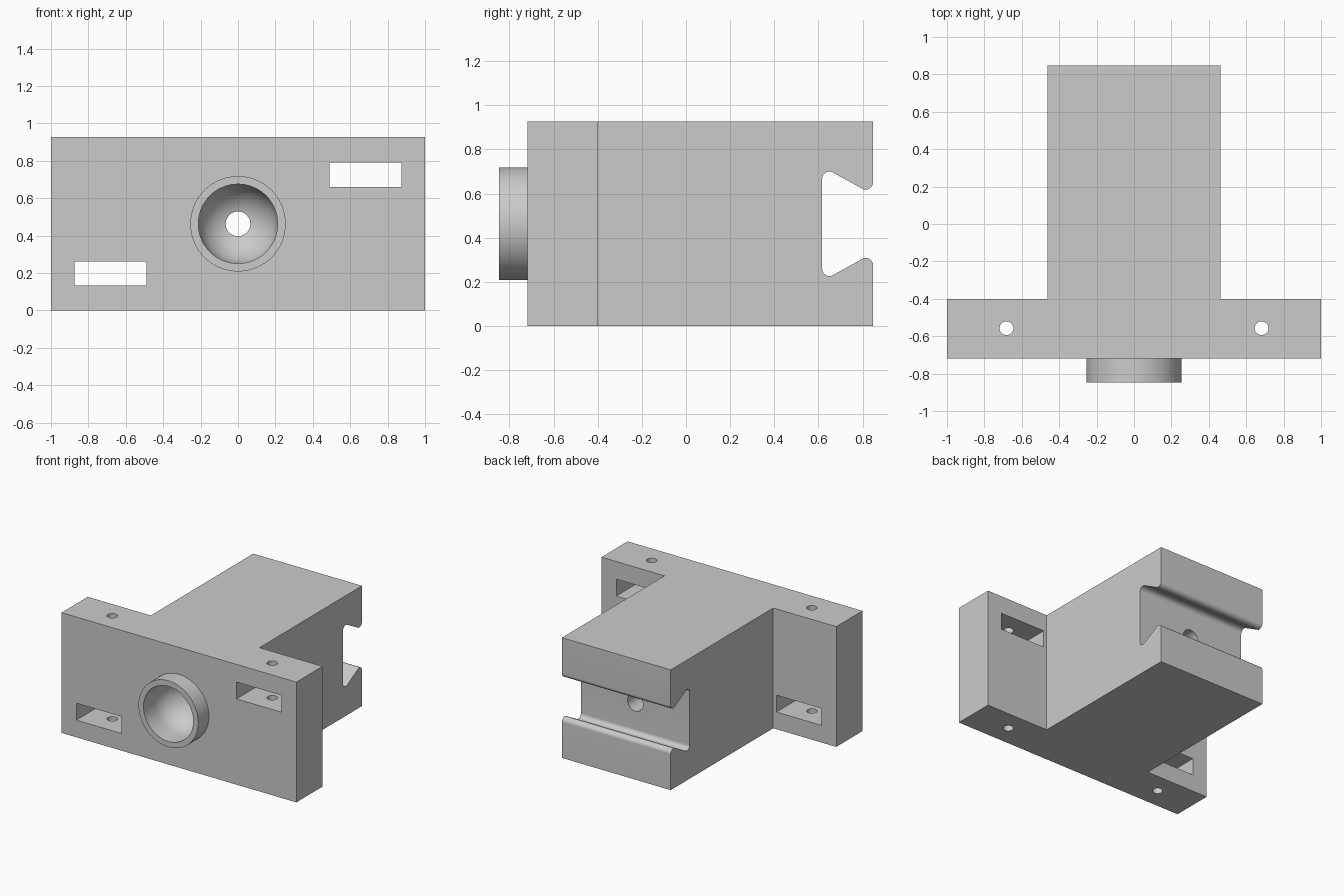
import bpy, bmesh, math
from mathutils import Vector, Matrix

if "Cube" in bpy.data.objects:
    bpy.data.objects.remove(bpy.data.objects["Cube"], do_unlink=True)

HEIGHT = 0.926
MID = HEIGHT / 2
BACK = 0.847
PLATE_FRONT, PLATE_BACK = -0.718, -0.4

grey = bpy.data.materials.new("light grey")
grey.use_nodes = True
grey.diffuse_color = (0.6, 0.6, 0.6, 1)
grey.node_tree.nodes["Principled BSDF"].inputs["Base Color"].default_value = (0.6, 0.6, 0.6, 1)


def finish(name, bm):
    bmesh.ops.recalc_face_normals(bm, faces=bm.faces[:])
    mesh = bpy.data.meshes.new(name)
    bm.to_mesh(mesh)
    bm.free()
    mesh.materials.append(grey)
    obj = bpy.data.objects.new(name, mesh)
    bpy.context.collection.objects.link(obj)
    return obj


def box(name, lo, hi):
    bm = bmesh.new()
    lo, hi = Vector(lo), Vector(hi)
    bmesh.ops.create_cube(bm, size=1, matrix=Matrix.Translation((lo + hi) / 2)
                          @ Matrix.Diagonal((*(hi - lo), 1)))
    return finish(name, bm)


def lathe(name, profile, steps=72):
    """Turn (radius, y) points around the horizontal bore axis."""
    bm = bmesh.new()
    verts = [bm.verts.new((r, y, MID)) for r, y in profile]
    edges = [bm.edges.new(pair) for pair in zip(verts, verts[1:])]
    bmesh.ops.spin(bm, geom=verts + edges, cent=(0, 0, MID), axis=(0, 1, 0),
                   angle=math.tau, steps=steps, use_duplicate=False)
    bmesh.ops.remove_doubles(bm, verts=bm.verts[:], dist=1e-5)
    return finish(name, bm)


def rounded(points, steps=8):
    """Replace (y, z, radius) corners by arcs."""
    out = []
    for i, (y, z, r) in enumerate(points):
        p = Vector((0, y, z))
        if not r:
            out.append(p)
            continue
        a, b = points[i - 1], points[(i + 1) % len(points)]
        u = (Vector((0, a[0], a[1])) - p).normalized()
        v = (Vector((0, b[0], b[1])) - p).normalized()
        half = u.angle(v) / 2
        centre = p + (u + v).normalized() * r / math.sin(half)
        reach = r / math.tan(half)
        start, end = p + u * reach - centre, p + v * reach - centre
        out += [centre + r * start.lerp(end, k / steps).normalized()
                for k in range(steps + 1)]
    return out


def extrude_x(name, outline, half_width):
    bm = bmesh.new()
    face = bm.faces.new([bm.verts.new(p - Vector((half_width, 0, 0))) for p in outline])
    moved = bmesh.ops.extrude_face_region(bm, geom=[face], use_keep_orig=True)["geom"]
    bmesh.ops.translate(bm, vec=(2 * half_width, 0, 0),
                        verts=[g for g in moved if isinstance(g, bmesh.types.BMVert)])
    return finish(name, bm)


def combine(target, tool, operation):
    mod = target.modifiers.new(operation.lower(), "BOOLEAN")
    mod.operation, mod.solver, mod.object = operation, "EXACT", tool
    bpy.ops.object.select_all(action="DESELECT")
    bpy.context.view_layer.objects.active = target
    target.select_set(True)
    bpy.ops.object.modifier_apply(modifier=mod.name)
    bpy.data.objects.remove(tool, do_unlink=True)


# Block with a rounded dovetail groove across its back
slot, lip, deep, r = 0.617, 0.132, 0.259, 0.032
body = extrude_x("mounting_block", rounded([
    (-0.55, 0, 0), (BACK, 0, 0),
    (BACK, MID - lip, r), (slot, MID - deep, r),
    (slot, MID + deep, r), (BACK, MID + lip, r),
    (BACK, HEIGHT, 0), (-0.55, HEIGHT, 0)]), 0.463)

# Wide front plate and round boss
combine(body, box("front_plate", (-1, PLATE_FRONT, 0), (1, PLATE_BACK, HEIGHT)), "UNION")
combine(body, lathe("boss", [(0, -BACK), (0.255, -BACK), (0.255, -0.65), (0, -0.65)]), "UNION")

# Round-bottomed bore leading into a narrow through hole
bore, hole = 0.212, 0.066
last = math.acos(hole / bore)
cup = [(bore * math.cos(last * k / 16), PLATE_FRONT + bore * math.sin(last * k / 16))
       for k in range(17)]
combine(body, lathe("bore", [(0, -1), (bore, -1)] + cup + [(hole, 1), (0, 1)]), "DIFFERENCE")

# Opposed rectangular slots and vertical screw holes
for side in (-1, 1):
    x, z = side * 0.682, MID - 0.002 + side * 0.264
    combine(body, box("slot", (x - 0.192, -0.9, z - 0.065), (x + 0.192, -0.2, z + 0.065)),
            "DIFFERENCE")
    bm = bmesh.new()
    bmesh.ops.create_cone(bm, cap_ends=True, segments=40, radius1=0.037, radius2=0.037,
                          depth=2, matrix=Matrix.Translation((x, -0.557, MID)))
    combine(body, finish("screw_hole", bm), "DIFFERENCE")

bpy.ops.object.shade_smooth_by_angle(angle=math.radians(30))
